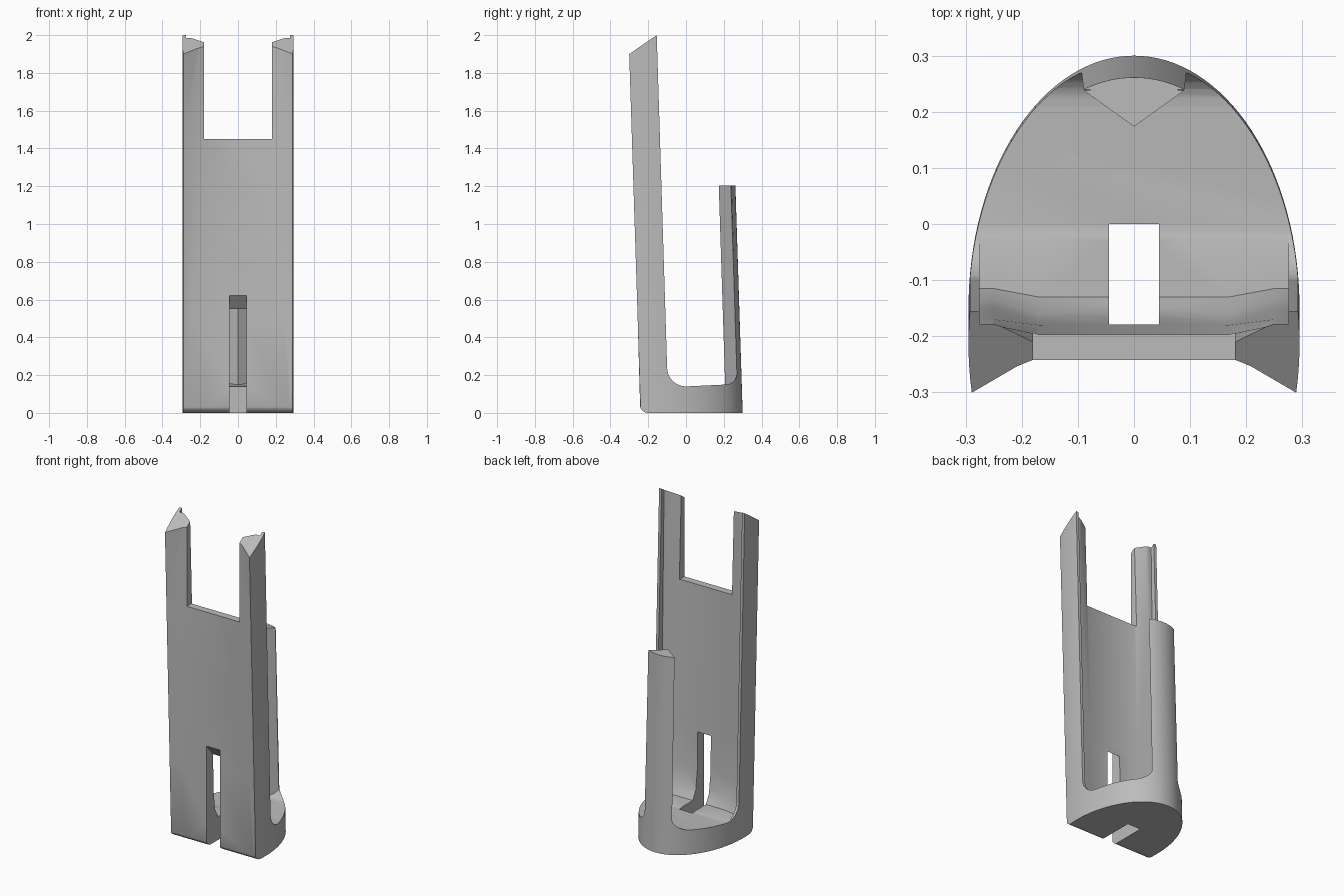
import bpy, bmesh, math

if "Cube" in bpy.data.objects:
    bpy.data.objects.remove(bpy.data.objects["Cube"])

LEAN = -0.032          # forward lean of the shell per unit of height

grey = bpy.data.materials.new("plain grey")
grey.diffuse_color = (0.5, 0.5, 0.5, 1)
grey.use_nodes = True
grey.node_tree.nodes["Principled BSDF"].inputs["Base Color"].default_value = grey.diffuse_color


def loft(name, rings):
    """Closed solid through rings of equal point count."""
    bm = bmesh.new()
    rows = [[bm.verts.new(p) for p in ring] for ring in rings]
    n = len(rows[0])
    for a, b in zip(rows, rows[1:]):
        for i in range(n):
            j = (i + 1) % n
            bm.faces.new((a[i], a[j], b[j], b[i]))
    bm.faces.new(rows[0][::-1])
    bm.faces.new(rows[-1])
    bmesh.ops.triangulate(bm, faces=bm.faces[:])
    bmesh.ops.recalc_face_normals(bm, faces=bm.faces[:])
    mesh = bpy.data.meshes.new(name)
    bm.to_mesh(mesh)
    bm.free()
    ob = bpy.data.objects.new(name, mesh)
    bpy.context.collection.objects.link(ob)
    mesh.materials.append(grey)
    return ob


def side_prism(name, profile, half):
    """Extrude a (y, z) profile across x."""
    return loft(name, [[(x, y, z) for y, z in profile] for x in (-half, half)])


def combine(target, other, operation):
    mod = target.modifiers.new(operation, 'BOOLEAN')
    mod.operation = operation
    mod.solver = 'EXACT'
    mod.object = other
    bpy.ops.object.select_all(action='DESELECT')
    bpy.context.view_layer.objects.active = target
    target.select_set(True)
    bpy.ops.object.modifier_apply(modifier=mod.name)
    bpy.data.objects.remove(other)


# Outer shell: elliptical back, front corners leaning away from an upright middle
def shell_ring(z):
    yc = -0.15 + LEAN * z
    a0, n = -0.201, 72
    ring = []
    for i in range(n + 1):
        a = a0 + (math.pi - 2 * a0) * i / n
        ring.append((0.295 * math.cos(a), yc + 0.45 * math.sin(a), z))
    xb = max(0.18, 0.28 - 0.1 * z / 1.45)
    return ring + [(-xb, -0.242, z), (xb, -0.242, z)]


body = loft("holder_body", [shell_ring(z) for z in (0, 0.5, 1.0, 1.45, 2.1)])

# Side silhouette: tall front wall, low floor, shorter back wall
floor_curve = [(-0.10 + 0.1 * (1 - math.cos(t)), 0.24 - 0.1 * math.sin(t))
               for t in (i * math.pi / 16 for i in range(9))]
front_round = [(-0.20 - 0.045 * math.sin(t), 0.045 - 0.045 * math.cos(t))
               for t in (i * math.pi / 12 for i in range(7))]
back_round = [(0.21 + 0.06 * math.sin(t), 0.21 - 0.06 * math.cos(t))
              for t in (i * math.pi / 12 for i in range(7))]
profile = (front_round + [(-0.5, 0.06), (-0.5, 1.762), (-0.155, 2.0)]
           + floor_curve + back_round
           + [(0.24, 1.205), (0.5, 1.205), (0.5, -0.001), (0, -0.001)])
combine(body, side_prism("silhouette", profile, 0.5), 'INTERSECT')


# Hollow behind the front wall, leaving thin lips at both sides
def hollow_ring(z, y_side, y_mid):
    half = [(0.275, 0.05), (0.275, y_side), (0.25, y_side), (0.17, y_mid)]
    return [(x, y, z) for x, y in half] + [(-x, y, z) for x, y in half[::-1]]


combine(body, loft("hollow", [
    hollow_ring(0.144, -0.115, -0.13), hollow_ring(0.20, -0.135, -0.16),
    hollow_ring(0.32, -0.148, -0.175), hollow_ring(0.60, -0.155, -0.18),
    hollow_ring(1.45, -0.17, -0.197), hollow_ring(2.1, -0.18, -0.22)]), 'DIFFERENCE')

# Notch between the two posts
combine(body, side_prism("notch", [(-0.6, 1.45), (0.1, 1.45), (0.1, 2.3), (-0.6, 2.3)],
                         0.18), 'DIFFERENCE')

# Slot through floor and lower front wall, with a sloping top
combine(body, side_prism("slot", [(-0.4, -0.1), (0, -0.1), (0, 0.3), (-0.06, 0.41),
                                  (-0.4, 0.807)], 0.045), 'DIFFERENCE')

# V-shaped rib stiffening the back wall
rib = loft("rib", [[(x, y + LEAN * z, z) for x, y in
                    ((0, 0.212), (0.089, 0.276), (0, 0.29), (-0.089, 0.276))]
                   for z in (0.08, 1.204)])
combine(body, rib, 'UNION')

bpy.ops.object.select_all(action='DESELECT')
body.select_set(True)
bpy.context.view_layer.objects.active = body
bpy.ops.object.shade_smooth_by_angle(angle=math.radians(25))
